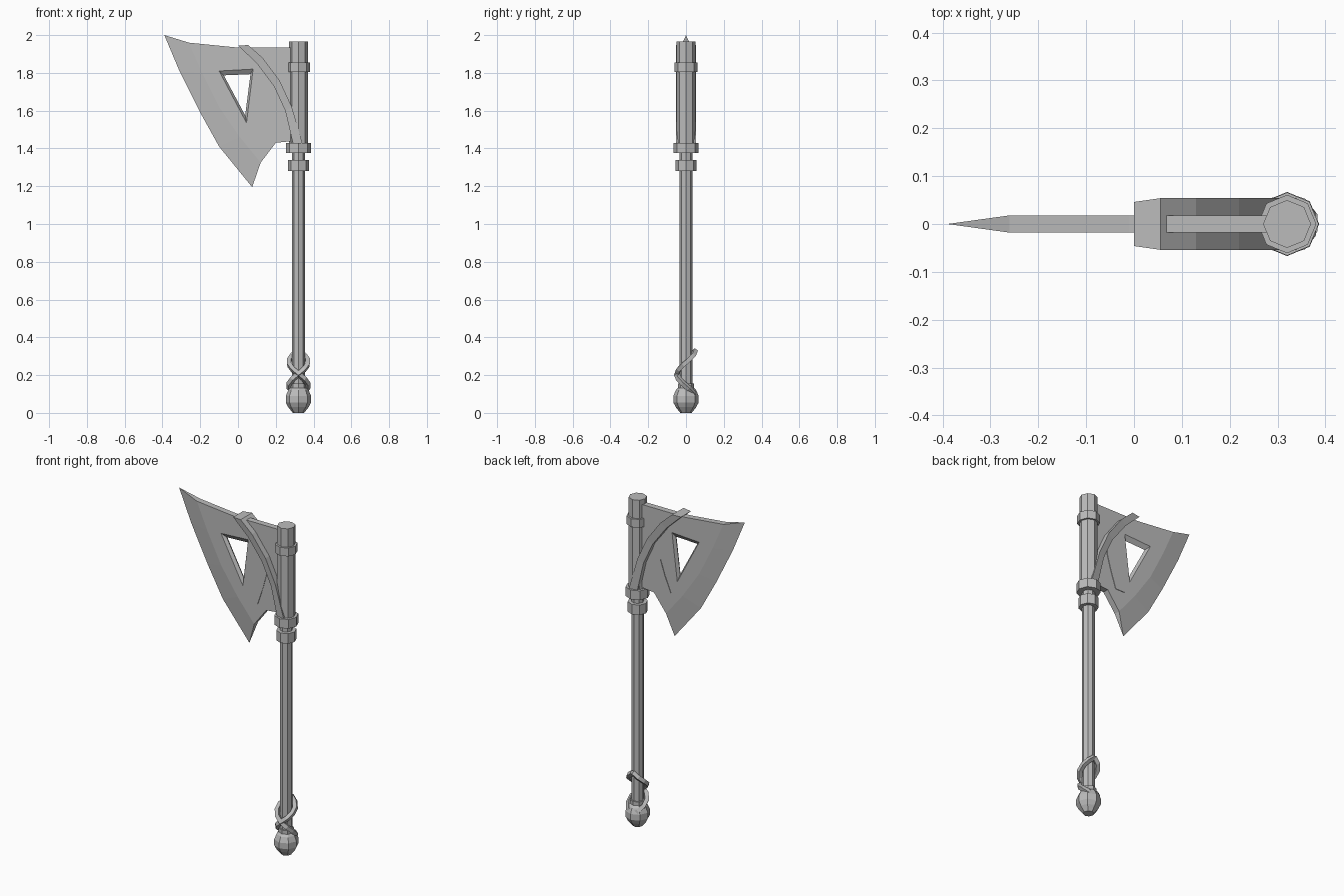
import bpy, bmesh, math
from math import sin, cos, pi

cube = bpy.data.objects.get("Cube")
if cube:
    bpy.data.objects.remove(cube, do_unlink=True)

AXIS = 0.32  # x position of the handle

steel = bpy.data.materials.new("plain_grey")
steel.use_nodes = True
GREY = (0.5, 0.5, 0.5, 1)
steel.diffuse_color = GREY
steel.node_tree.nodes["Principled BSDF"].inputs["Base Color"].default_value = GREY


def finish(name, bm):
    bmesh.ops.recalc_face_normals(bm, faces=bm.faces)
    me = bpy.data.meshes.new(name)
    bm.to_mesh(me)
    bm.free()
    me.materials.append(steel)
    ob = bpy.data.objects.new(name, me)
    bpy.context.collection.objects.link(ob)
    return ob


def lathe(name, profile, sides=8):
    """Closed faceted solid around the handle axis from (radius, z) points."""
    bm = bmesh.new()
    rings = [[bm.verts.new((AXIS + r * cos(2 * pi * i / sides),
                            r * sin(2 * pi * i / sides), z))
              for i in range(sides)] for r, z in profile]
    for a, b in zip(rings, rings[1:]):
        for i in range(sides):
            j = (i + 1) % sides
            bm.faces.new((a[i], a[j], b[j], b[i]))
    bm.faces.new(rings[0])
    bm.faces.new(rings[-1])
    return finish(name, bm)


def strip(name, left, right, y_left, y_right, side):
    """Band between two (x, z) curves, from the centre plane out to y."""
    bm = bmesh.new()
    rows = []
    for (xl, zl), (xr, zr) in zip(left, right):
        rows.append([bm.verts.new(p) for p in (
            (xl, 0, zl), (xl, side * y_left, zl),
            (xr, side * y_right, zr), (xr, 0, zr))])
    for a, b in zip(rows, rows[1:]):
        for i in range(4):
            j = (i + 1) % 4
            bm.faces.new((a[i], a[j], b[j], b[i]))
    bm.faces.new(rows[0])
    bm.faces.new(rows[-1])
    return finish(name, bm)


# Handle, head tube, and collars
lathe("shaft", [(0.034, 0.08), (0.034, 1.42)])
lathe("head_tube", [(0.05, 1.4), (0.05, 1.965)])
for name, r, low, high in (("upper_collar", 0.061, 1.805, 1.855),
                           ("middle_collar", 0.066, 1.375, 1.43),
                           ("lower_collar", 0.055, 1.28, 1.34)):
    lathe(name, [(r, low), (r, high)])

# Pommel
lathe("pommel", [(0.03, 0), (0.054, 0.03), (0.067, 0.055),
                 (0.067, 0.09), (0.054, 0.12), (0.035, 0.14)])
lathe("pommel_collar", [(0.042, 0.125), (0.042, 0.155)])

# Two cords crossing at the front and meeting at the back
for side, label in ((1, "left"), (-1, "right")):
    cu = bpy.data.curves.new(label + "_cord", "CURVE")
    cu.dimensions = "3D"
    cu.bevel_depth = 0.016
    cu.bevel_resolution = 0
    cu.use_fill_caps = True
    sp = cu.splines.new("POLY")
    steps = 10
    sp.points.add(steps)
    for i, p in enumerate(sp.points):
        t = i / steps
        a = pi / 2 - 2 * pi * t
        p.co = (AXIS + side * 0.051 * cos(a), 0.048 * sin(a), 0.33 - 0.25 * t, 1)
    ob = bpy.data.objects.new(label + "_cord", cu)
    bpy.context.collection.objects.link(ob)
    cu.materials.append(steel)
    bpy.ops.object.select_all(action="DESELECT")
    ob.select_set(True)
    bpy.context.view_layer.objects.active = ob
    bpy.ops.object.convert(target="MESH")
    for f in ob.data.polygons:
        f.use_smooth = False

# Blade: flat cheeks, sharpened edge, chamfered triangular opening
cheek = {"p0": (-0.26, 1.96), "p1": (-0.01, 1.935), "p2": (0.3, 1.935),
         "p3": (0.3, 1.44), "p4": (0.2, 1.43), "p5": (0.12, 1.325),
         "b3": (0.01, 1.46), "b2": (-0.1, 1.62), "b1": (-0.19, 1.8),
         "h0": (-0.1, 1.81), "h1": (0.08, 1.82), "h2": (0.045, 1.535)}
middle = {"e0": (-0.39, 2.0), "e1": (-0.31, 1.81), "e2": (-0.2, 1.59),
          "e3": (-0.1, 1.41), "e4": (0.075, 1.195),
          "m0": (-0.075, 1.787), "m1": (0.066, 1.793), "m2": (0.038, 1.575)}
cheek_faces = ["p0 p1 h1 h0", "p1 p2 p3 p4 h2 h1", "p4 p5 b3 h2",
               "b3 b2 h0 h2", "b2 b1 p0 h0",
               "p0 b1 e1 e0", "b1 b2 e2 e1", "b2 b3 e3 e2", "b3 p5 e4 e3",
               "h0 h1 m1 m0", "h1 h2 m2 m1", "h2 h0 m0 m2"]
bm = bmesh.new()
shared = {k: bm.verts.new((x, 0, z)) for k, (x, z) in middle.items()}
halves = []
for y in (-0.018, 0.018):
    v = {k: bm.verts.new((x, y, z)) for k, (x, z) in cheek.items()}
    v.update(shared)
    halves.append(v)
    for f in cheek_faces:
        bm.faces.new([v[k] for k in f.split()])
front, back = halves
for a, b in ("p0 p1".split(), "p1 p2".split(), "p2 p3".split(),
             "p3 p4".split(), "p4 p5".split()):
    bm.faces.new((front[a], front[b], back[b], back[a]))
for e, p in (("e0", "p0"), ("e4", "p5")):
    bm.faces.new((shared[e], front[p], back[p]))
finish("blade", bm)

# Curved straps and flush inlays on both cheeks
strap_left = [(0.0, 1.945), (0.1, 1.85), (0.19, 1.73), (0.25, 1.6), (0.29, 1.43)]
strap_right = [(0.055, 1.947), (0.13, 1.88), (0.22, 1.76), (0.285, 1.62), (0.34, 1.43)]
inlay_left = [(0.155, 1.77), (0.155, 1.64), (0.125, 1.55), (0.085, 1.455)]
inlay_right = [(0.2, 1.73), (0.205, 1.65), (0.18, 1.56), (0.145, 1.455)]
for side, label in ((-1, "front"), (1, "back")):
    strip(label + "_strap", strap_left, strap_right, 0.046, 0.054, side)
    strip(label + "_inlay", inlay_left, inlay_right, 0.021, 0.021, side)
